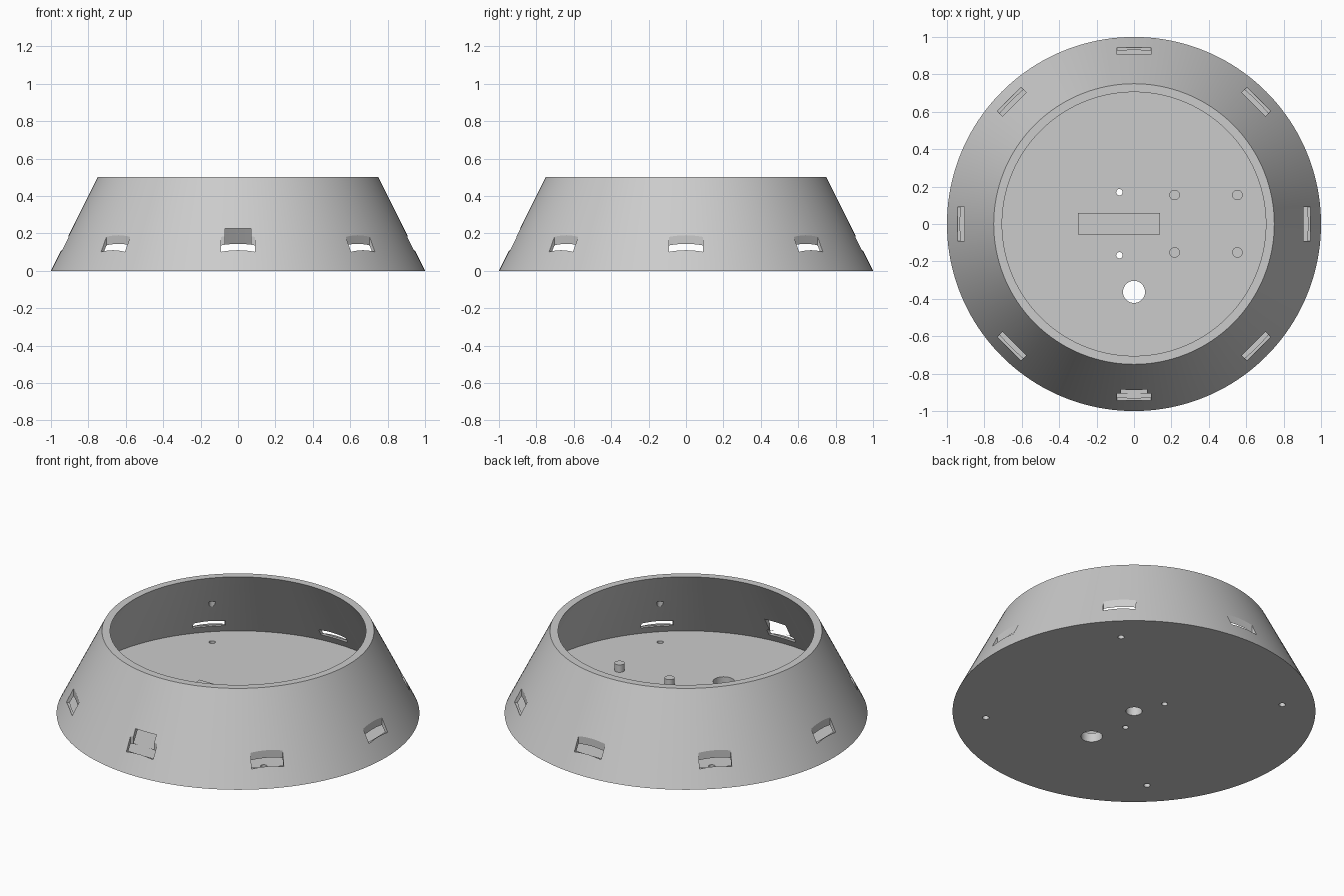
import bpy, bmesh, math
from mathutils import Matrix, Vector

if "Cube" in bpy.data.objects:
    bpy.data.objects.remove(bpy.data.objects["Cube"])

SEG = 160
FLOOR = 0.055

grey = bpy.data.materials.new("light_grey")
grey.diffuse_color = (0.6, 0.6, 0.6, 1)
grey.use_nodes = True
grey.node_tree.nodes["Principled BSDF"].inputs["Base Color"].default_value = grey.diffuse_color


def finish(name, bm):
    bmesh.ops.recalc_face_normals(bm, faces=bm.faces)
    me = bpy.data.meshes.new(name)
    bm.to_mesh(me)
    bm.free()
    me.materials.append(grey)
    ob = bpy.data.objects.new(name, me)
    bpy.context.collection.objects.link(ob)
    return ob


def box(name, lo, hi, angle=0.0):
    lo, hi = Vector(lo), Vector(hi)
    size = hi - lo
    bm = bmesh.new()
    m = Matrix.Rotation(angle, 4, 'Z') @ Matrix.Translation((lo + hi) / 2) @ Matrix.Diagonal((*size, 1))
    bmesh.ops.create_cube(bm, size=1, matrix=m)
    return finish(name, bm)


def cylinder(name, x, y, r, z0, z1, seg=32):
    bm = bmesh.new()
    bmesh.ops.create_cone(bm, cap_ends=True, segments=seg, radius1=r, radius2=r, depth=z1 - z0,
                          matrix=Matrix.Translation((x, y, (z0 + z1) / 2)))
    return finish(name, bm)


def smooth(ob, angle):
    bpy.ops.object.select_all(action='DESELECT')
    ob.select_set(True)
    bpy.context.view_layer.objects.active = ob
    bpy.ops.object.shade_smooth_by_angle(angle=math.radians(angle))


# Tapered bowl: outer bottom, outer top, inner top, inner floor
bm = bmesh.new()
rings = []
for r, z in [(1, 0), (0.75, 0.5), (0.705, 0.5), (0.955, FLOOR)]:
    rings.append([bm.verts.new((r * math.cos(2 * math.pi * i / SEG), r * math.sin(2 * math.pi * i / SEG), z))
                  for i in range(SEG)])
for a, b in zip(rings, rings[1:]):
    for i in range(SEG):
        j = (i + 1) % SEG
        bm.faces.new((a[i], a[j], b[j], b[i]))
bm.faces.new(rings[0])
bm.faces.new(rings[-1])
bowl = finish("tapered_base", bm)

# Eight vent slots around the wall
cutters = [box("vent_cutter", (0.905, -0.09, 0.10), (0.945, 0.09, 0.26), k * math.pi / 4) for k in range(8)]
# Port opening in the front wall
cutters.append(box("port_cutter", (-0.07, -1.1, 0.143), (0.07, -0.7, 0.225)))
# Corner screw bores that run up into the wall
for sx in (-1, 1):
    for sy in (-1, 1):
        cutters.append(cylinder("screw_cutter", 0.58 * sx, 0.58 * sy, 0.018, -0.1, 0.305))
# Floor holes: cable, centre and two small screw holes
cutters.append(cylinder("cable_cutter", 0, -0.363, 0.059, -0.1, 0.2, 48))
cutters.append(cylinder("centre_cutter", 0, 0, 0.045, -0.1, 0.2, 48))
for y in (-0.167, 0.17):
    cutters.append(cylinder("small_hole_cutter", -0.078, y, 0.017, -0.1, 0.2))

bpy.context.view_layer.objects.active = bowl
for c in cutters:
    mod = bowl.modifiers.new("cut", 'BOOLEAN')
    mod.operation = 'DIFFERENCE'
    mod.solver = 'EXACT'
    mod.object = c
    bpy.ops.object.modifier_apply(modifier=mod.name)
    bpy.data.objects.remove(c)
smooth(bowl, 20)

# Raised block over the centre hole
box("floor_block", (-0.3, -0.055, FLOOR), (0.14, 0.06, 0.10))

# Four mounting pegs
for x in (0.217, 0.553):
    for y in (-0.152, 0.155):
        smooth(cylinder("mounting_peg", x, y, 0.028, FLOOR - 0.01, 0.10), 30)
